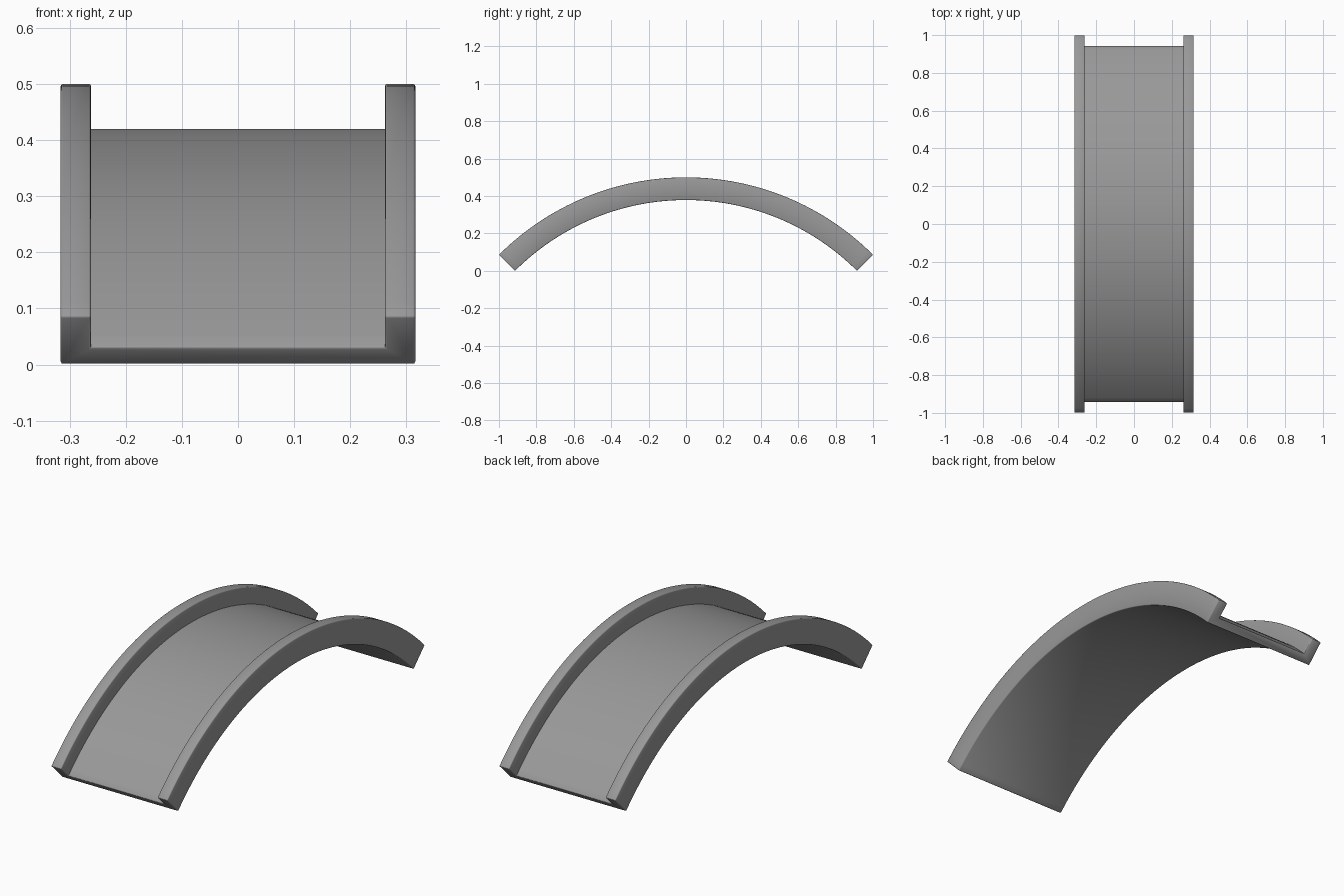
import bpy, bmesh
from math import sin, cos, radians, sqrt

if "Cube" in bpy.data.objects:
    bpy.data.objects.remove(bpy.data.objects["Cube"])

HALF_ANGLE = radians(45)
R_OUT = sqrt(2)               # top of the side rails
CENTRE_Z = 0.5 - R_OUT
R_IN = -CENTRE_Z / cos(HALF_ANGLE)   # underside, its ends rest on z = 0
R_DECK = 0.42 - CENTRE_Z      # walking surface
HALF_W, RAIL_X = 0.316, 0.262
STEPS = 64

# U-shaped cross-section as (x, radius)
half = [(HALF_W, R_IN), (HALF_W, R_OUT), (RAIL_X, R_OUT), (RAIL_X, R_DECK)]
profile = half + [(-x, r) for x, r in reversed(half)]

# Sweep the section along the arch
bm = bmesh.new()
rings = []
for i in range(STEPS + 1):
    a = HALF_ANGLE * (2 * i / STEPS - 1)
    rings.append([bm.verts.new((x, r * sin(a), CENTRE_Z + r * cos(a))) for x, r in profile])
n = len(profile)
for r0, r1 in zip(rings, rings[1:]):
    for j in range(n):
        k = (j + 1) % n
        bm.faces.new((r0[j], r0[k], r1[k], r1[j]))

# U-shaped end caps
for ring in (rings[0], rings[-1]):
    bm.faces.new(ring)
bmesh.ops.recalc_face_normals(bm, faces=bm.faces)

# Softened outer edges; the inner corner beside the deck stays crisp
convex = [e for e in bm.edges if e.calc_face_angle_signed() > radians(30)]
bmesh.ops.bevel(bm, geom=convex, offset=0.004, segments=2, profile=0.5, affect='EDGES')

mesh = bpy.data.meshes.new("arched_bridge")
bm.to_mesh(mesh)
bm.free()
bridge = bpy.data.objects.new("arched_bridge", mesh)
bpy.context.collection.objects.link(bridge)
bpy.context.view_layer.objects.active = bridge
bridge.select_set(True)
bpy.ops.object.shade_smooth_by_angle(angle=radians(50))

# Dark grey surface
stone = bpy.data.materials.new("dark_grey")
stone.diffuse_color = (0.317, 0.317, 0.317, 1)
stone.use_nodes = True
stone.node_tree.nodes["Principled BSDF"].inputs["Base Color"].default_value = stone.diffuse_color
mesh.materials.append(stone)
